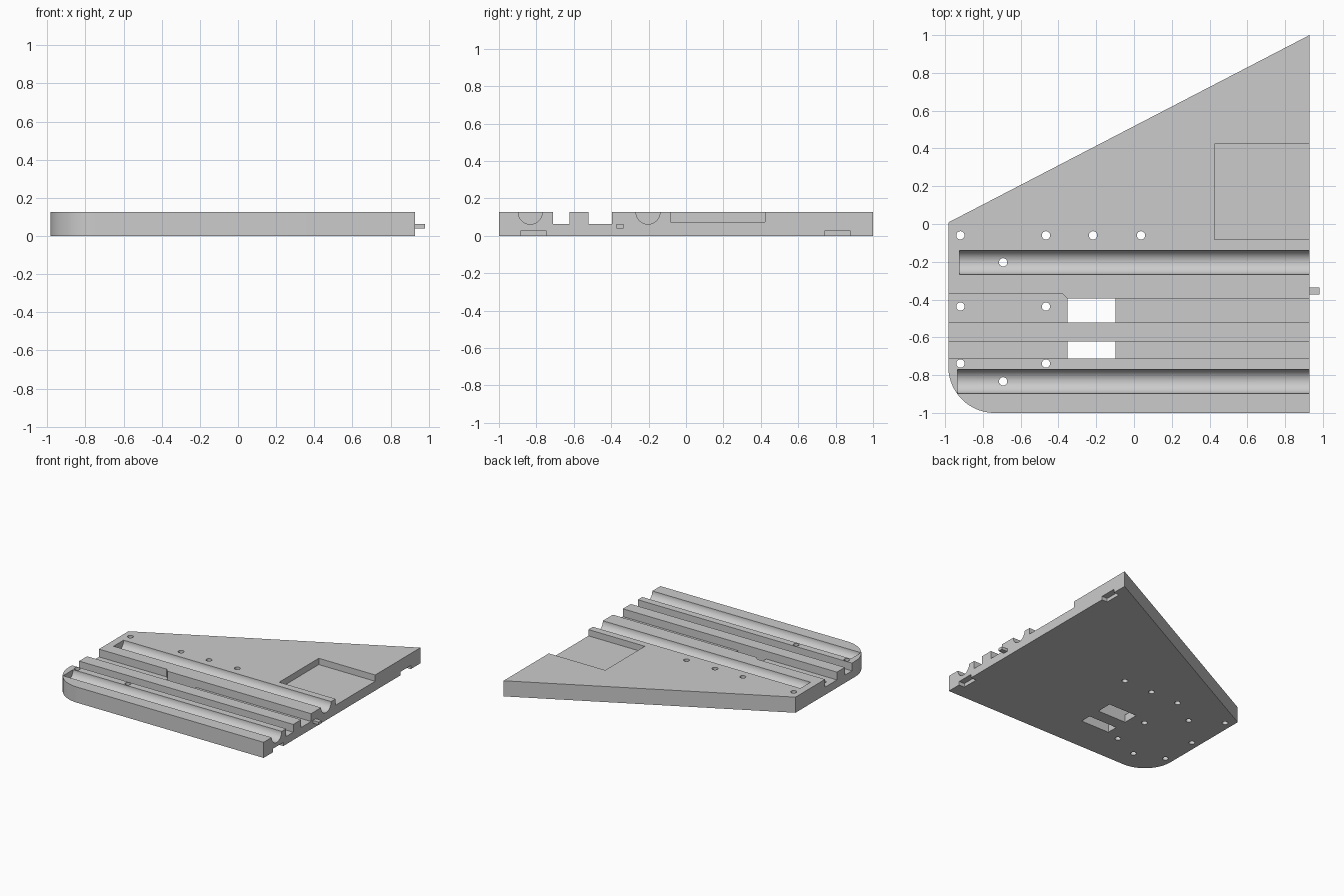
import bpy, bmesh
from math import pi, sin, cos, radians

cube = bpy.data.objects.get("Cube")
if cube:
    bpy.data.objects.remove(cube)

T = 0.126                    # plate thickness
LEFT, RIGHT = -0.983, 0.929  # plate ends in x
FLOOR = 0.063                # floor of the grooves and slots
OUT = 1.2                    # beyond the plate, for clean cuts

grey = bpy.data.materials.new("plain grey")
grey.use_nodes = True
grey.diffuse_color = (0.6, 0.6, 0.6, 1)
grey.node_tree.nodes["Principled BSDF"].inputs["Base Color"].default_value = (0.6, 0.6, 0.6, 1)


def prism(name, outline, start, end, axis="z"):
    """Extrude an outline: (x, y) along z, or (y, z) along x."""
    bm = bmesh.new()
    def put(p, d):
        return (p[0], p[1], d) if axis == "z" else (d, p[0], p[1])
    face = bm.faces.new([bm.verts.new(put(p, start)) for p in outline])
    ring = bmesh.ops.extrude_face_region(bm, geom=[face])["geom"]
    for v in ring:
        if isinstance(v, bmesh.types.BMVert):
            v.co["xyz".index(axis)] = end
    bmesh.ops.recalc_face_normals(bm, faces=bm.faces)
    mesh = bpy.data.meshes.new(name)
    bm.to_mesh(mesh)
    bm.free()
    mesh.materials.append(grey)
    ob = bpy.data.objects.new(name, mesh)
    bpy.context.collection.objects.link(ob)
    return ob


def arc(cx, cy, r, a0, a1, n):
    return [(cx + r * cos(radians(a0 + (a1 - a0) * i / n)),
             cy + r * sin(radians(a0 + (a1 - a0) * i / n))) for i in range(n + 1)]


def box(x0, x1, y0, y1, z0, z1):
    return prism("cutter", [(x0, y0), (x1, y0), (x1, y1), (x0, y1)], z0, z1)


# Plate with slanted back edge and one rounded front corner
R = 0.245
plate = prism("base_plate", [(RIGHT, -1), (RIGHT, 1), (LEFT, 0.008)]
              + arc(LEFT + R, -1 + R, R, 180, 270, 24), 0, T)

cutters = []

# Half-round grooves, closed at the left end
for y, x in ((-0.203, -0.924), (-0.833, -0.934)):
    half = arc(y, T, 0.064, 180, 360, 32)
    half += [(y + 0.064, T + 0.1), (y - 0.064, T + 0.1)]
    cutters.append(prism("cutter", half, x, OUT, "x"))

# Straight slots, the rear one wider at its left end
cutters.append(box(-OUT, OUT, -0.712, -0.622, FLOOR, 0.3))
cutters.append(prism("cutter", [(-OUT, -0.521), (OUT, -0.521), (OUT, -0.395),
                                (-0.352, -0.395), (-0.378, -0.369), (-OUT, -0.369)], FLOOR, 0.3))

# Windows through the slot floors
for y0, y1 in ((-0.712, -0.622), (-0.521, -0.395)):
    cutters.append(box(-0.352, -0.098, y0, y1, -0.1, 0.09))

# Shallow pocket open to the right edge
cutters.append(box(0.425, OUT, -0.082, 0.423, 0.075, 0.3))

# Notches under the right edge
for y in (-0.816, 0.81):
    cutters.append(box(RIGHT - 0.05, OUT, y - 0.067, y + 0.067, -0.1, 0.029))

# Screw holes
rows = {-0.06: (-0.919, -0.466, -0.217, 0.037), -0.203: (-0.693,),
        -0.437: (-0.919, -0.466), -0.739: (-0.919, -0.466), -0.833: (-0.693,)}
for y, xs in rows.items():
    for x in xs:
        cutters.append(prism("cutter", arc(x, y, 0.022, 0, 345, 23), -0.1, 0.3))

# Cut everything out of the plate
bpy.context.view_layer.objects.active = plate
for c in cutters:
    mod = plate.modifiers.new("cut", "BOOLEAN")
    mod.operation, mod.solver, mod.object = "DIFFERENCE", "EXACT", c
    bpy.ops.object.modifier_apply(modifier=mod.name)
    bpy.data.objects.remove(c)

# Small locating tab on the right edge
tab = box(RIGHT - 0.02, 0.981, -0.372, -0.335, 0.04, 0.063)
tab.name = "locating_tab"

bpy.ops.object.select_all(action="DESELECT")
plate.select_set(True)
bpy.context.view_layer.objects.active = plate
bpy.ops.object.shade_smooth_by_angle(angle=pi / 6)
